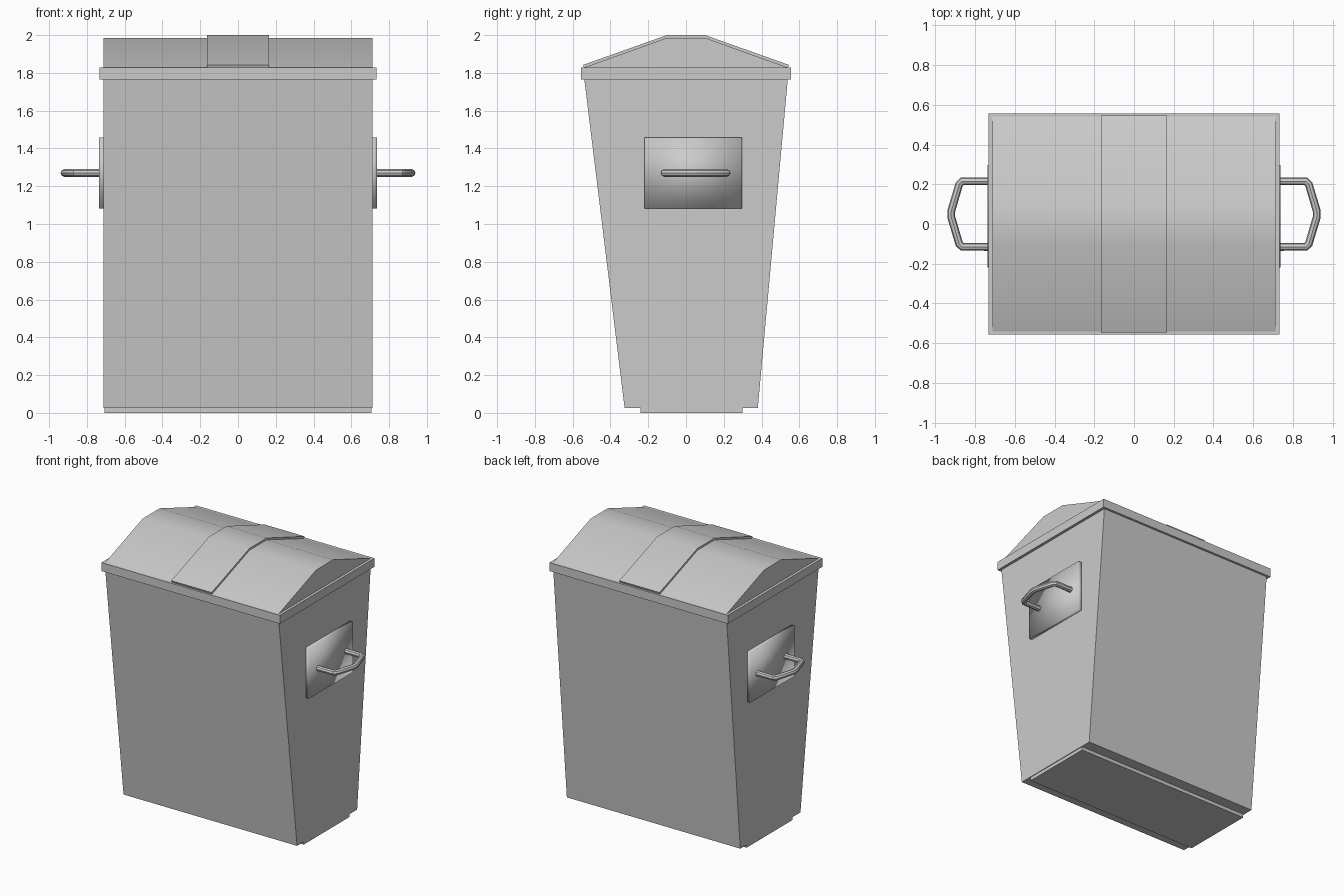
import bpy
from mathutils import Vector

cube = bpy.data.objects.get("Cube")
if cube:
    bpy.data.objects.remove(cube, do_unlink=True)

grey = bpy.data.materials.new("light grey metal")
grey.use_nodes = True
colour = (0.6, 0.6, 0.6, 1)
grey.diffuse_color = colour
grey.node_tree.nodes["Principled BSDF"].inputs["Base Color"].default_value = colour


def activate(obj):
    bpy.ops.object.select_all(action="DESELECT")
    obj.select_set(True)
    bpy.context.view_layer.objects.active = obj


def extrude_x(name, profile, x0, x1, smooth=False):
    """Prism along x from a closed (y, z) profile."""
    n = len(profile)
    verts = [(x, y, z) for x in (x0, x1) for y, z in profile]
    faces = [tuple(reversed(range(n))), tuple(range(n, 2 * n))]
    faces += [(i, (i + 1) % n, n + (i + 1) % n, n + i) for i in range(n)]
    mesh = bpy.data.meshes.new(name)
    mesh.from_pydata(verts, [], faces)
    mesh.materials.append(grey)
    obj = bpy.data.objects.new(name, mesh)
    bpy.context.collection.objects.link(obj)
    if smooth:
        activate(obj)
        bpy.ops.object.shade_smooth_by_angle()
    return obj


def box(name, x0, x1, y0, y1, z0, z1):
    return extrude_x(name, [(y0, z0), (y1, z0), (y1, z1), (y0, z1)], x0, x1)


# Tapered bin on a recessed base, with a rim
box("base", -0.707, 0.707, -0.24, 0.30, 0, 0.03)
extrude_x("body", [(-0.325, 0.025), (0.38, 0.025), (0.54, 1.78), (-0.54, 1.78)], -0.712, 0.712)
box("rim", -0.732, 0.732, -0.555, 0.555, 1.765, 1.828)

# Ridged lid and the raised strap across it
slope = [(0.54, 1.828), (0.1, 1.986), (-0.1, 1.986), (-0.54, 1.828)]
extrude_x("lid", slope, -0.712, 0.712, True)
raised = [(y * 1.01, z + 0.014) for y, z in slope]
extrude_x("lid_strap", raised + slope[::-1], -0.165, 0.165, True)


# Side handles on thin plates
def handle(side):
    label = "left" if side > 0 else "right"
    x0, x1 = sorted((side * 0.70, side * 0.737))
    plate = box(label + "_handle_plate", x0, x1, -0.22, 0.297, 1.083, 1.457)
    plate.data.shade_smooth()

    # The grip is mirrored about its middle, with the corners eased
    half = [(0.72, 0.165), (0.865, 0.165), (0.88, 0.15), (0.92, 0.015)]
    path = [(x, 0.05 + y) for x, y in half] + [(x, 0.05 - y) for x, y in reversed(half)]
    curve = bpy.data.curves.new(label + "_handle", "CURVE")
    curve.dimensions = "3D"
    curve.bevel_depth = 0.02
    curve.bevel_resolution = 2
    curve.use_fill_caps = True
    spline = curve.splines.new("POLY")
    spline.points.add(len(path) - 1)
    for point, (x, y) in zip(spline.points, path):
        point.co = Vector((side * x, y, 1.27, 1))
    curve.materials.append(grey)
    grip = bpy.data.objects.new(label + "_handle", curve)
    bpy.context.collection.objects.link(grip)
    activate(grip)
    bpy.ops.object.convert(target="MESH")
    bpy.ops.object.shade_smooth_by_angle()


for side in (1, -1):
    handle(side)
